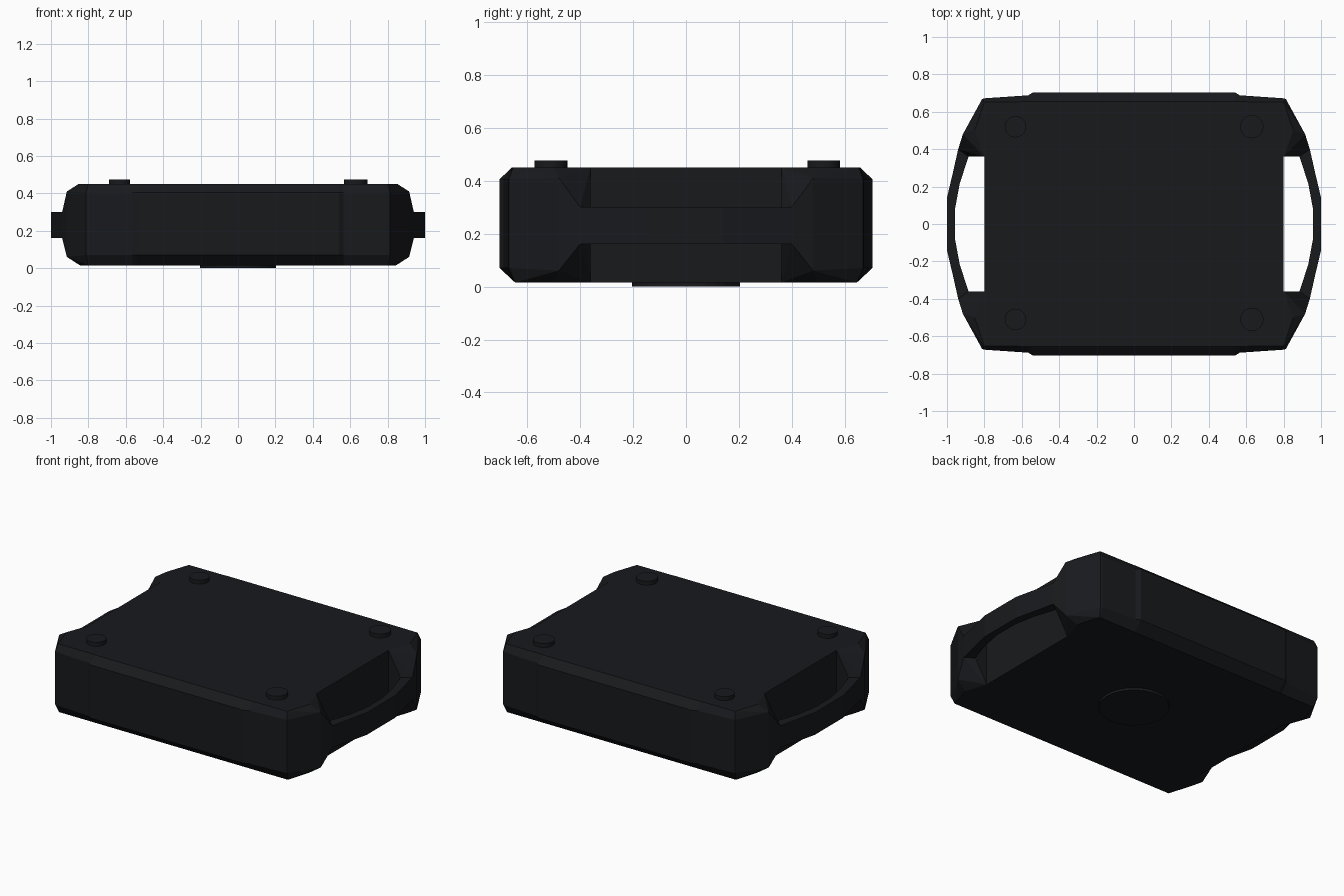
import bpy, bmesh
from math import radians
from mathutils import Matrix

if "Cube" in bpy.data.objects:
    bpy.data.objects.remove(bpy.data.objects["Cube"])

black = bpy.data.materials.new("black_plastic")
black.diffuse_color = (0.009, 0.010, 0.012, 1)
black.use_nodes = True
black.node_tree.nodes["Principled BSDF"].inputs["Base Color"].default_value = black.diffuse_color


def finish(bm, name):
    bmesh.ops.recalc_face_normals(bm, faces=bm.faces)
    me = bpy.data.meshes.new(name)
    bm.to_mesh(me)
    bm.free()
    ob = bpy.data.objects.new(name, me)
    bpy.context.collection.objects.link(ob)
    me.materials.append(black)
    return ob


def loft(bm, rings, closed=False):
    """Bridge equal-length rings of points, capping both ends."""
    vs = [[bm.verts.new(p) for p in r] for r in rings]
    n = len(vs[0])
    for a, b in zip(vs, vs[1:]):
        for i in range(n):
            j = (i + 1) % n
            bm.faces.new((a[i], a[j], b[j], b[i]))
    bm.faces.new(vs[0])
    bm.faces.new(vs[-1])


# Main body: chamfered slab with slightly raised front and back panels
def outline(ys, z):
    q = list(zip((0.80, 0.565, 0.54), ys))
    half = q + [(-x, y) for x, y in reversed(q)]
    return [(x, y, z) for x, y in half] + [(-x, -y, z) for x, y in half]


bm = bmesh.new()
loft(bm, [outline((0.645, 0.645, 0.645), 0.015),
          outline((0.672, 0.688, 0.704), 0.07),
          outline((0.672, 0.688, 0.704), 0.405),
          outline((0.652, 0.654, 0.656), 0.45)])
finish(bm, "main_body")

# Corner blocks: faceted, tapering down to the handle ends
corner = [(0.80, 0.36, 0.45), (0.80, 0.652, 0.45), (0.852, 0.50, 0.45),
          (0.80, 0.672, 0.405), (0.812, 0.668, 0.405), (0.915, 0.48, 0.41),
          (0.94, 0.40, 0.30), (0.885, 0.36, 0.30),
          (0.94, 0.40, 0.16), (0.885, 0.36, 0.16),
          (0.80, 0.672, 0.07), (0.812, 0.668, 0.07), (0.915, 0.48, 0.06),
          (0.80, 0.36, 0.015), (0.80, 0.645, 0.015), (0.845, 0.50, 0.015)]
bm = bmesh.new()
for sx in (1, -1):
    for sy in (1, -1):
        vs = [bm.verts.new((sx * x, sy * y, z)) for x, y, z in corner]
        bmesh.ops.convex_hull(bm, input=vs)
bmesh.ops.recalc_face_normals(bm, faces=bm.faces)
bmesh.ops.dissolve_limit(bm, angle_limit=radians(1), verts=bm.verts, edges=bm.edges)
hidden = [f for f in bm.faces if all(abs(v.co.x) < 0.801 for v in f.verts)]
bmesh.ops.delete(bm, geom=hidden, context='FACES')
finish(bm, "corner_blocks")

# Side handles: bowed bars over the open slots
inner = [(0.895, 0.39), (0.885, 0.36), (0.932, 0.215), (0.957, 0.08)]
outer = [(0.930, 0.42), (0.940, 0.40), (0.967, 0.28), (1.0, 0.14)]
half = list(zip(inner, outer))
path = half + [((a[0], -a[1]), (b[0], -b[1])) for a, b in reversed(half)]
for s, side in ((1, "right"), (-1, "left")):
    bm = bmesh.new()
    loft(bm, [[(s * a[0], a[1], 0.16), (s * b[0], b[1], 0.16),
               (s * b[0], b[1], 0.30), (s * a[0], a[1], 0.30)] for a, b in path])
    finish(bm, side + "_handle")


# Round parts: four top pads and the bottom disc
def disc(name, x, y, z0, z1, r):
    bm = bmesh.new()
    bmesh.ops.create_cone(bm, cap_ends=True, segments=32, radius1=r, radius2=r,
                          depth=z1 - z0,
                          matrix=Matrix.Translation((x, y, (z0 + z1) / 2)))
    finish(bm, name)


for x, r, side in ((-0.634, 0.057, "left"), (0.63, 0.062, "right")):
    for y, end in ((-0.51, "front"), (0.52, "back")):
        disc(f"top_pad_{end}_{side}", x, y, 0.44, 0.475, r)
disc("bottom_disc", 0, 0, 0.0, 0.03, 0.203)
